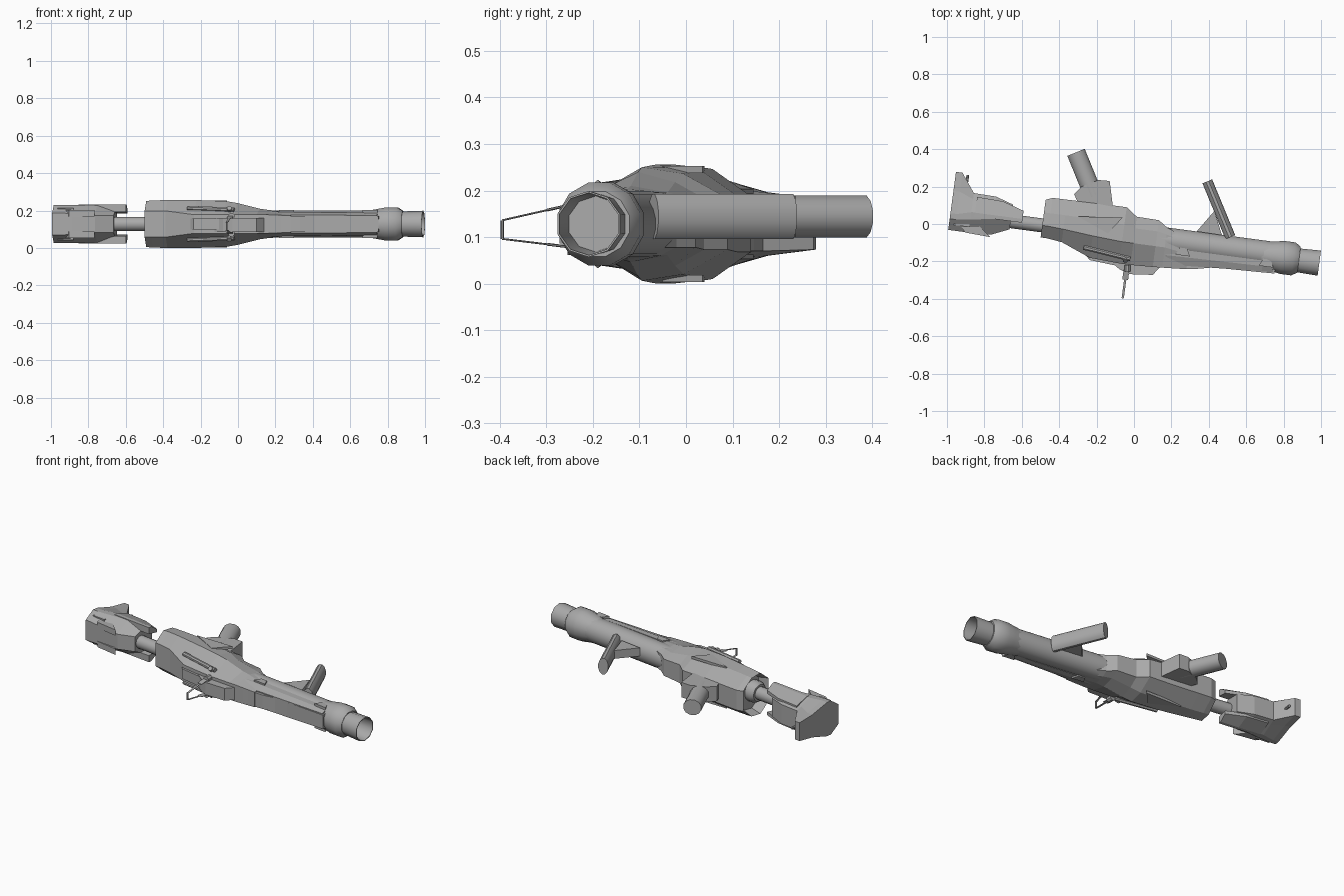
import bpy, bmesh, math
from mathutils import Vector

if "Cube" in bpy.data.objects:
    bpy.data.objects.remove(bpy.data.objects["Cube"])

ZC = 0.128                      # mid plane of the gun, which lies on its side
C, S = math.cos(math.radians(7.6)), math.sin(math.radians(7.6))

grey = bpy.data.materials.new("gunmetal grey")
grey.diffuse_color = (0.4, 0.4, 0.4, 1)
grey.use_nodes = True
grey.node_tree.nodes["Principled BSDF"].inputs["Base Color"].default_value = grey.diffuse_color


def P(u, v, w=0.0):
    """Gun axis frame (along, across, sideways) to world."""
    return Vector((C * u + S * v, -S * u + C * v - 0.073, ZC + w))


def finish(name, bm, smooth=False):
    bmesh.ops.recalc_face_normals(bm, faces=bm.faces)
    me = bpy.data.meshes.new(name)
    bm.to_mesh(me)
    bm.free()
    me.materials.append(grey)
    if smooth:
        for p in me.polygons:
            p.use_smooth = True
        me.set_sharp_from_angle(angle=math.radians(38))
    ob = bpy.data.objects.new(name, me)
    bpy.context.collection.objects.link(ob)
    return ob


def loft(name, rings, smooth=False, caps=(True, True), inset=None):
    bm = bmesh.new()
    vs = [[bm.verts.new(p) for p in r] for r in rings]
    n = len(rings[0])
    for a, b in zip(vs, vs[1:]):
        for i in range(n):
            j = (i + 1) % n
            bm.faces.new((a[i], a[j], b[j], b[i]))
    ends = [bm.faces.new(vs[k]) if c else None for k, c in zip((0, -1), caps)]
    if inset:
        bmesh.ops.recalc_face_normals(bm, faces=bm.faces)
        bmesh.ops.inset_region(bm, faces=[ends[0]], thickness=inset[0], depth=-inset[1])
    return finish(name, bm, smooth)


def hull(name, stations, inset=None):
    """Symmetric shell: each station is u plus (v, half width) points."""
    rings = []
    for u, pts in stations:
        rings.append([P(u, v, w) for v, w in pts] + [P(u, v, -w) for v, w in reversed(pts)])
    return loft(name, rings, inset=inset)


def lathe(name, prof, v0=0.0, n=16, caps=(True, True)):
    """Turned part along the gun axis from (u, radius) points."""
    rings = []
    for u, r in prof:
        ang = [2 * math.pi * (i + 0.5) / n for i in range(n)]
        rings.append([P(u, v0 + r * math.cos(a), r * math.sin(a)) for a in ang])
    return loft(name, rings, True, caps)


def bar(name, a, b, ra, rb=None, n=8):
    """Rod between world points, ra across in plane, rb sideways."""
    a, b = Vector(a), Vector(b)
    rb = rb or ra
    d = (b - a).normalized()
    s = d.cross(Vector((0, 0, 1)))
    s = s.normalized() if s.length > 0.01 else Vector((1, 0, 0))
    t = s.cross(d)
    ang = [2 * math.pi * (i + 0.5) / n for i in range(n)]
    ring = [s * ra * math.cos(q) + t * rb * math.sin(q) for q in ang]
    return loft(name, [[p + o for o in ring] for p in (a, b)], True)


def prism(name, pts, z0, z1):
    """World outline in x, y extruded between two heights."""
    return loft(name, [[Vector((x, y, z)) for x, y in pts] for z in (z0, z1)])


def local(pts):
    return [tuple(P(u, v)[:2]) for u, v in pts]


# shoulder stock
hull("stock", [
    (-0.99, [(0.223, 0.055), (0.12, 0.068), (0.0, 0.102), (-0.03, 0.102), (-0.09, 0.06)]),
    (-0.955, [(0.223, 0.055), (0.12, 0.068), (0.0, 0.102), (-0.03, 0.102), (-0.09, 0.06)]),
    (-0.88, [(0.123, 0.058), (0.09, 0.072), (0.02, 0.102), (-0.02, 0.102), (-0.09, 0.055)]),
    (-0.76, [(0.12, 0.058), (0.09, 0.07), (0.03, 0.10), (0.0, 0.10), (-0.085, 0.045)]),
    (-0.665, [(0.09, 0.055), (0.07, 0.065), (0.05, 0.075), (0.02, 0.075), (-0.044, 0.045)])])
# side prongs, fins and slots of the stock
prong = [(-0.86, 0.105, 0.02), (-0.72, 0.10, 0.02), (-0.604, 0.064, 0.02)]
fin = local([(-0.95, -0.03), (-0.86, -0.025), (-0.76, -0.099), (-0.90, -0.092)])
slot = local([(-0.965, -0.045), (-0.88, -0.045), (-0.88, -0.06), (-0.965, -0.06)])
for sgn, side in ((1, "left"), (-1, "right")):
    loft("stock_prong_" + side, [
        [P(u, top, sgn * 0.055), P(u, top, sgn * 0.075), P(u, mid, sgn * 0.104),
         P(u, 0.0, sgn * 0.104), P(u, 0.0, sgn * 0.065)] for u, top, mid in prong])
    prism("stock_fin_" + side, fin, ZC + sgn * 0.04, ZC + sgn * 0.075)
    prism("stock_slot_" + side, slot, ZC + sgn * 0.07, ZC + sgn * 0.086)
bar("stock_pin", P(-0.925, 0.12), P(-0.925, 0.215), 0.008)

# buffer rod between stock and body
lathe("buffer_rod", [(-0.75, 0.038), (-0.40, 0.038)])
lathe("buffer_collar", [(-0.49, 0.05), (-0.47, 0.062), (-0.40, 0.062)])

# faceted receiver body with hollow rear
hull("body", [
    (-0.495, [(0.138, 0.06), (0.07, 0.115), (0.0, 0.123), (-0.065, 0.07)]),
    (-0.46, [(0.153, 0.06), (0.07, 0.118), (0.0, 0.126), (-0.065, 0.07)]),
    (-0.38, [(0.154, 0.06), (0.07, 0.12), (-0.005, 0.128), (-0.075, 0.07)]),
    (-0.22, [(0.156, 0.06), (0.07, 0.12), (-0.02, 0.128), (-0.138, 0.05)]),
    (-0.06, [(0.156, 0.055), (0.06, 0.108), (-0.03, 0.122), (-0.147, 0.05)]),
    (0.00, [(0.113, 0.055), (0.05, 0.09), (-0.03, 0.112), (-0.147, 0.05)]),
    (0.12, [(0.11, 0.05), (0.05, 0.068), (-0.03, 0.082), (-0.142, 0.05)]),
    (0.17, [(0.076, 0.05), (0.04, 0.068), (-0.03, 0.075), (-0.139, 0.05)]),
    (0.30, [(0.03, 0.05), (0.0, 0.066), (-0.05, 0.062), (-0.13, 0.045)])],
    inset=(0.018, 0.06))

# barrel tube, top cover and rail
lathe("barrel", [(0.08, 0.072), (0.76, 0.072)], v0=0.006, n=20)
hull("barrel_cover", [
    (0.18, [(-0.03, 0.066), (-0.07, 0.066), (-0.12, 0.05)]),
    (0.70, [(-0.03, 0.062), (-0.06, 0.060), (-0.088, 0.046)]),
    (0.76, [(-0.03, 0.062), (-0.05, 0.062), (-0.085, 0.046)])])
hull("top_rail", [
    (0.22, [(-0.05, 0.045), (-0.137, 0.042)]),
    (0.35, [(-0.05, 0.045), (-0.122, 0.042)]),
    (0.44, [(-0.05, 0.045), (-0.102, 0.042)]),
    (0.77, [(-0.05, 0.045), (-0.091, 0.042)])])
for sgn, side in ((1, "left"), (-1, "right")):
    for k, u in enumerate((0.27, 0.72)):
        prism("cover_clip_%s_%d" % (side, k),
              local([(u - 0.04, -0.06), (u + 0.04, -0.06), (u + 0.02, -0.02), (u - 0.02, -0.02)]),
              ZC + sgn * 0.05, ZC + sgn * 0.074)

# muzzle collar and open muzzle
lathe("muzzle_collar", [(0.69, 0.072), (0.76, 0.084), (0.80, 0.092), (0.86, 0.092), (0.89, 0.072)], n=12)
lathe("muzzle", [(0.85, 0.066), (1.0, 0.071), (1.0, 0.067), (0.86, 0.058)],
      v0=-0.004, n=10, caps=(False, True))

# rear grip with its base, and front grip with web
ZG = ZC + 0.016
bar("rear_grip", (-0.31, 0.383, ZG), (-0.215, 0.15, ZG), 0.052, 0.047, 12)
prism("rear_grip_base", [(-0.32, 0.16), (-0.28, 0.20), (-0.19, 0.235), (-0.13, 0.23), (-0.11, 0.07), (-0.29, 0.09)],
      ZG - 0.045, ZG + 0.045)
bar("front_grip", (0.392, 0.228, ZG), (0.515, -0.07, ZG), 0.029, 0.05, 12)
prism("front_grip_web", [(0.43, 0.07), (0.335, -0.04), (0.47, -0.06)], ZG - 0.025, ZG + 0.025)

# side panels and side rods
panel = [(-0.30, 0.04), (-0.06, 0.035), (-0.14, -0.05)]
for sgn, side in ((1, "left"), (-1, "right")):
    prism("side_panel_" + side, panel, ZC + sgn * 0.11, ZC + sgn * 0.125)
    bar("side_rod_" + side, P(-0.26, -0.088, sgn * 0.085), P(-0.005, -0.116, sgn * 0.076), 0.013)
    bar("rod_mount_" + side, P(-0.03, -0.10, sgn * 0.06), P(-0.03, -0.13, sgn * 0.085), 0.014)

# sight box and folding sight frame
prism("sight_box", [(-0.14, -0.19), (0.16, -0.21), (0.10, -0.272), (-0.03, -0.268), (-0.08, -0.24)],
      ZC - 0.042, ZC + 0.032)
prism("sight_base", local([(-0.24, -0.13), (-0.06, -0.13), (-0.06, -0.162), (-0.22, -0.15)]),
      ZC - 0.03, ZC + 0.03)
tips = []
for sgn, side in ((1, "left"), (-1, "right")):
    base = (-0.04, -0.245, 0.124 + sgn * 0.046)
    tip = (-0.06, -0.395, 0.116 + sgn * 0.020)
    mid = tuple(a * 0.65 + b * 0.35 for a, b in zip(base, tip))
    bar("sight_leg_" + side, base, tip, 0.007, 0.002, 6)
    bar("sight_leg_root_" + side, base, mid, 0.018, 0.003, 6)
    bar("sight_hinge_" + side, (-0.035, -0.22, base[2]), (-0.035, -0.255, base[2]), 0.018)
    tips.append(tip)
bar("sight_crossbar", tips[0], tips[1], 0.006, 0.004, 6)
